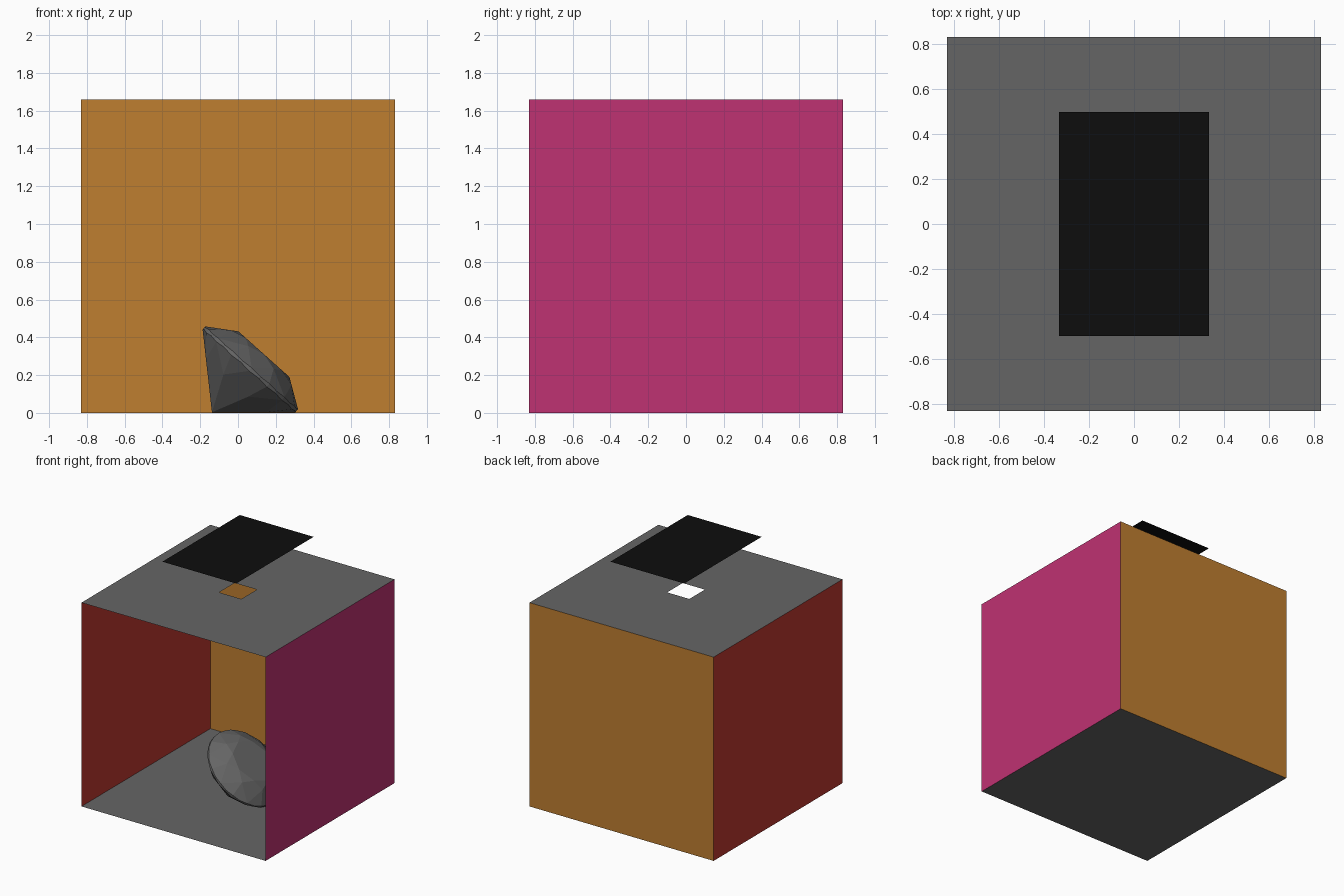
import bpy, bmesh
from math import sin, cos, pi, atan2
from mathutils import Matrix, Vector

if "Cube" in bpy.data.objects:
    bpy.data.objects.remove(bpy.data.objects["Cube"])

H = 0.83            # half width of the room
TOP = 2 * H         # ceiling height


def material(name, rgb):
    m = bpy.data.materials.new(name)
    m.diffuse_color = (*rgb, 1)
    m.use_nodes = True
    m.node_tree.nodes["Principled BSDF"].inputs["Base Color"].default_value = m.diffuse_color
    return m


def add_mesh(name, verts, faces, mat):
    me = bpy.data.meshes.new(name)
    me.from_pydata(verts, [], faces)
    me.materials.append(mat)
    ob = bpy.data.objects.new(name, me)
    bpy.context.collection.objects.link(ob)
    return ob


def panel(name, centre, u, v, mat):
    """Flat rectangle spanned by half-vectors u and v."""
    c, u, v = Vector(centre), Vector(u), Vector(v)
    return add_mesh(name, [c - u - v, c + u - v, c + u + v, c - u + v], [(0, 1, 2, 3)], mat)


grey = material("grey", (0.13, 0.13, 0.13))
black = material("black", (0.004, 0.004, 0.004))
red = material("red", (0.52, 0.04, 0.03))
pink = material("pink", (0.52, 0.032, 0.17))
orange = material("orange", (0.52, 0.21, 0.03))

# Open-fronted room
panel("floor", (0, 0, 0), (H, 0, 0), (0, H, 0), grey)
panel("left_wall", (-H, 0, H), (0, H, 0), (0, 0, H), red)
panel("right_wall", (H, 0, H), (0, -H, 0), (0, 0, H), pink)
panel("back_wall", (0, H, H), (H, 0, 0), (0, 0, H), orange)

# Ceiling with a square opening: outer and inner ring of corners
corners = [(-1, -1), (1, -1), (1, 1), (-1, 1)]
ring = [(x * s, y * s, TOP) for s in (H, 0.1) for x, y in corners]
add_mesh("ceiling", ring,
         [(i, (i + 1) % 4, 4 + (i + 1) % 4, 4 + i) for i in range(4)], grey)

# Light panel hovering above the opening
panel("light_panel", (0, 0, 2), (0.333, 0, 0), (0, 0.498, 0), black)

# Brilliant-cut gem, built along its own axis with the point at the origin
R, RT, RS, RP = 0.329, 0.181, 0.235, 0.23    # girdle, table, star, pavilion radii
HB, HG, HT = 0.294, 0.316, 0.413             # girdle bottom, girdle top, table heights
star_h = HT - (RS * cos(pi / 8) - RT) * (HT - HG) / (R - RT)
pav_h = RP * cos(pi / 8) * HB / R

bm = bmesh.new()


def circle(n, r, heights, offset=0.0):
    return [bm.verts.new((r * cos(2 * pi * i / n + offset), r * sin(2 * pi * i / n + offset),
                          heights[i % len(heights)])) for i in range(n)]


culet = bm.verts.new((0, 0, 0))
table = circle(8, RT, [HT])
star = circle(8, RS, [star_h], pi / 8)
upper = circle(32, R, [HG, HG - 0.0045])     # scalloped girdle edges
lower = circle(32, R, [HB, HB + 0.006])
pav = circle(8, RP, [pav_h], pi / 8)

bm.faces.new(table)
for k in range(8):
    n, g = (k + 1) % 8, 4 * k
    bm.faces.new((table[k], star[k - 1], upper[g], star[k]))       # crown kite
    bm.faces.new((table[k], star[k], table[n]))                    # star facet
    bm.faces.new((culet, pav[k], lower[g], pav[k - 1]))            # pavilion main
    for a in (g, g + 2):                                           # half facets
        b, c = a + 1, (a + 2) % 32
        bm.faces.new((star[k], upper[a], upper[b], upper[c]))
        bm.faces.new((pav[k], lower[c], lower[b], lower[a]))
for i in range(32):
    j = (i + 1) % 32
    bm.faces.new((lower[i], lower[j], upper[j], upper[i]))         # girdle
bmesh.ops.recalc_face_normals(bm, faces=bm.faces)

me = bpy.data.meshes.new("gem")
bm.to_mesh(me)
bm.free()
me.materials.append(grey)
gem = bpy.data.objects.new("gem", me)
bpy.context.collection.objects.link(gem)
# Lean the gem so that one pavilion facet rests on the floor
gem.matrix_world = Matrix.Translation((-0.138, 0, 0.003)) @ Matrix.Rotation(atan2(HB, R), 4, 'Y')
